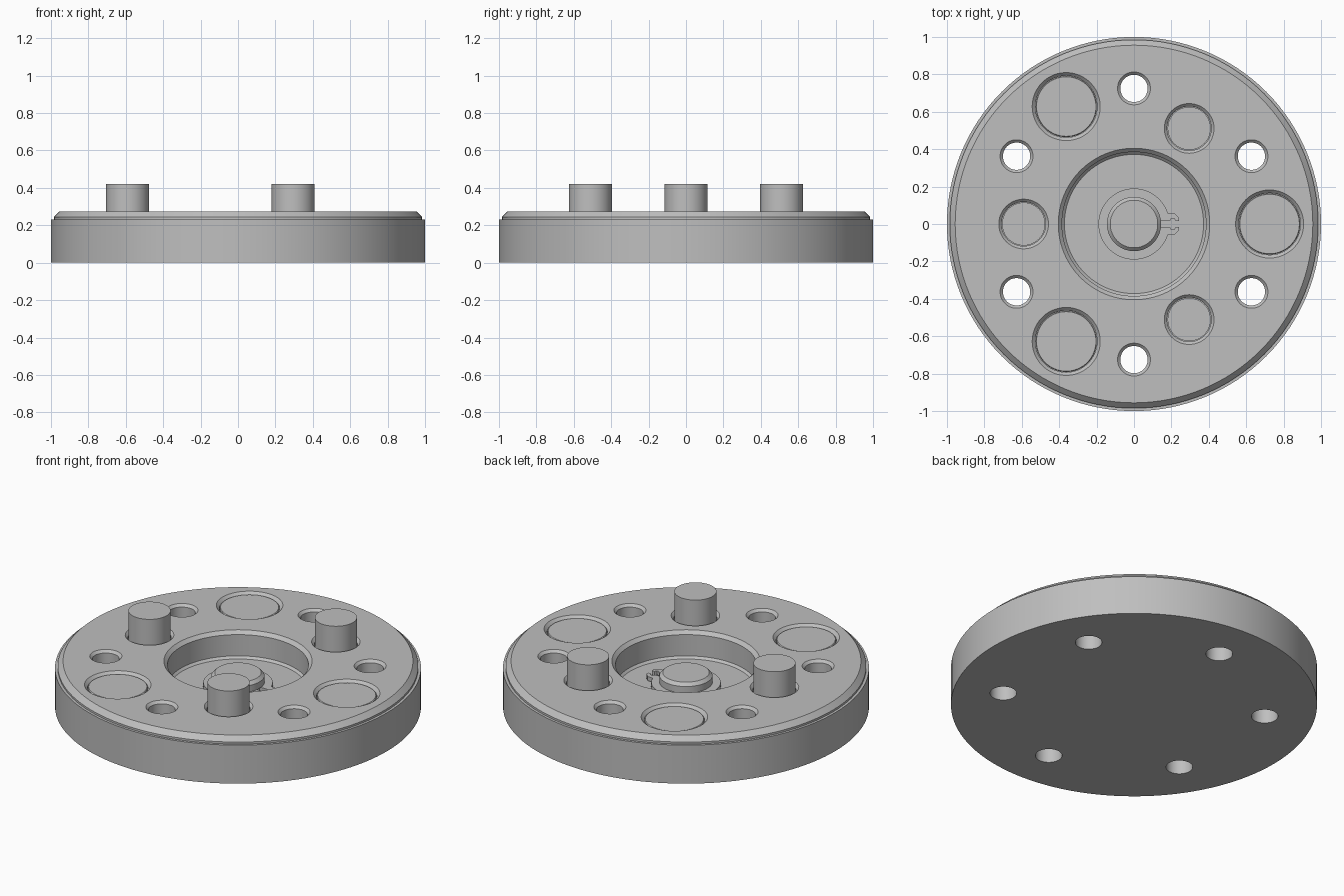
import bpy, bmesh
from math import cos, sin, radians, pi

if "Cube" in bpy.data.objects:
    bpy.data.objects.remove(bpy.data.objects["Cube"])

metal = bpy.data.materials.new("grey_metal")
metal.use_nodes = True
GREY = (0.52, 0.52, 0.52, 1)
metal.diffuse_color = GREY
metal.node_tree.nodes["Principled BSDF"].inputs["Base Color"].default_value = GREY


def make_object(name, bm, location=(0, 0, 0)):
    bmesh.ops.recalc_face_normals(bm, faces=bm.faces)
    mesh = bpy.data.meshes.new(name)
    bm.to_mesh(mesh)
    bm.free()
    mesh.materials.append(metal)
    obj = bpy.data.objects.new(name, mesh)
    obj.location = location
    bpy.context.collection.objects.link(obj)
    return obj


def lathe(name, profile, segments=64, location=(0, 0, 0)):
    """Turn (radius, z) points about z and cap both ends."""
    bm = bmesh.new()
    rings = []
    for r, z in profile:
        angles = [2 * pi * i / segments for i in range(segments)]
        rings.append([bm.verts.new((r * cos(a), r * sin(a), z)) for a in angles])
    for low, high in zip(rings, rings[1:]):
        for i in range(segments):
            j = (i + 1) % segments
            bm.faces.new((low[i], low[j], high[j], high[i]))
    bm.faces.new(rings[0])
    bm.faces.new(rings[-1])
    return make_object(name, bm, location)


def polar(radius, degrees):
    return (radius * cos(radians(degrees)), radius * sin(radians(degrees)), 0)


def smooth(obj):
    bpy.ops.object.select_all(action='DESELECT')
    obj.select_set(True)
    bpy.context.view_layer.objects.active = obj
    bpy.ops.object.shade_smooth_by_angle(angle=radians(25))


TOP = 0.273
OVER = 0.02


def chamfered_cutter(name, radius, lip, bottom, location):
    """Bore with a 45 degree lip, reaching above the top face."""
    return lathe(name, [(radius, bottom), (radius, TOP - (lip - radius)), (lip, TOP),
                        (lip, TOP + OVER)], 48, location)


# Housing with stepped, chamfered rim
housing = lathe("housing", [(1, 0), (1, 0.232), (0.985, 0.232), (0.985, 0.244),
                            (0.956, TOP)], 128)

# Bores: centre recess, through holes, roller pockets, pin pockets
cutters = [lathe("recess_cutter", [(0.372, 0.112), (0.385, 0.125), (0.385, TOP - 0.02),
                                   (0.405, TOP), (0.405, TOP + OVER)], 96)]
for k in range(6):
    cutters.append(chamfered_cutter("bolt_cutter", 0.073, 0.088, -0.05, polar(0.725, 30 + 60 * k)))
for k in range(3):
    cutters.append(chamfered_cutter("roller_cutter", 0.165, 0.182, 0.1, polar(0.725, 120 * k)))
    cutters.append(chamfered_cutter("pin_cutter", 0.118, 0.133, 0.1, polar(0.59, 60 + 120 * k)))

bpy.context.view_layer.objects.active = housing
for cutter in cutters:
    cutter.hide_render = True
    mod = housing.modifiers.new("bore", 'BOOLEAN')
    mod.operation = 'DIFFERENCE'
    mod.solver = 'EXACT'
    mod.object = cutter
    bpy.ops.object.modifier_apply(modifier=mod.name)
    bpy.data.objects.remove(cutter)
smooth(housing)

# Flush rollers and tall drive pins
for k in range(3):
    smooth(lathe("roller_%d" % (k + 1), [(0.163, 0.1), (0.163, 0.258), (0.159, 0.262)],
                 64, polar(0.725, 120 * k)))
    smooth(lathe("drive_pin_%d" % (k + 1), [(0.115, 0.1), (0.115, 0.42)],
                 64, polar(0.59, 60 + 120 * k)))

# Centre shaft with chamfered head and a groove for the clip
smooth(lathe("centre_shaft", [(0.145, 0.11), (0.145, 0.12), (0.13, 0.12), (0.13, 0.148),
                              (0.145, 0.148), (0.145, 0.187), (0.127, 0.205)]))

# Retaining clip: open ring with two hooked lugs
lug = [(0.17, 0.085), (0.18, 0.06), (0.215, 0.058), (0.24, 0.035), (0.24, 0.017),
       (0.222, 0.017), (0.215, 0.03), (0.2, 0.03), (0.192, 0.017)]
outline = [polar(0.19, a)[:2] for a in range(330, 29, -6)] + lug
outline += [polar(0.132, a)[:2] for a in range(8, 353, 8)]
outline += [(x, -y) for x, y in reversed(lug)]
bm = bmesh.new()
face = bm.faces.new([bm.verts.new((x, y, 0.12)) for x, y in outline])
extruded = bmesh.ops.extrude_face_region(bm, geom=[face])
top_verts = [v for v in extruded["geom"] if isinstance(v, bmesh.types.BMVert)]
bmesh.ops.translate(bm, verts=top_verts, vec=(0, 0, 0.025))
if not any(len(f.verts) > 4 and f.calc_center_median().z < 0.121 for f in bm.faces):
    bottom = [v for v in bm.verts if v.co.z < 0.121]
    bmesh.ops.contextual_create(bm, geom=bottom)
smooth(make_object("retaining_clip", bm))
